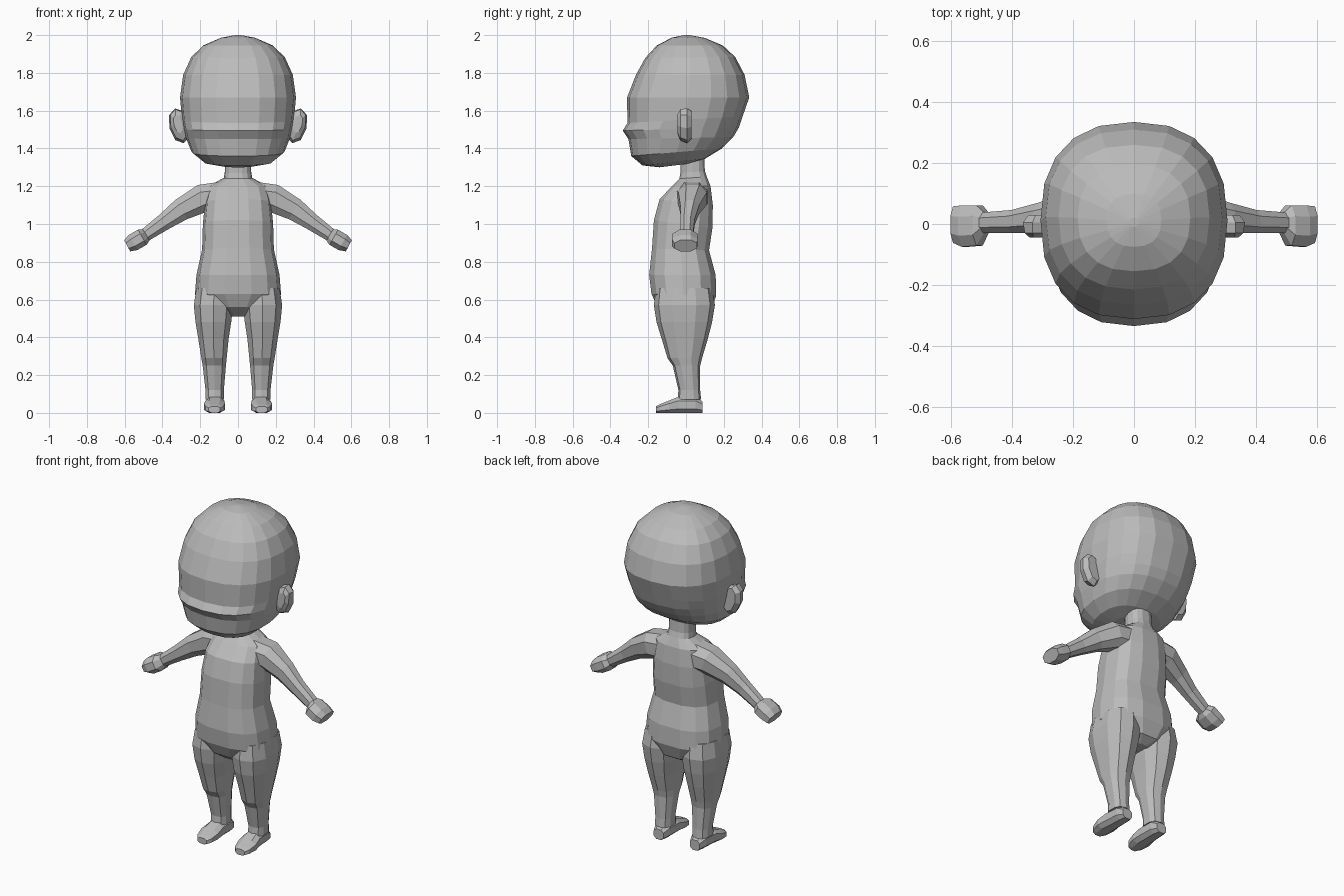
import bpy, bmesh, math
from mathutils import Vector

X, Y, Z = Vector((1, 0, 0)), Vector((0, 1, 0)), Vector((0, 0, 1))
grey = bpy.data.materials.new("plain grey")
grey.diffuse_color = (0.5, 0.5, 0.5, 1)


def ring(c, u, v, ru, rv, n=8, e=2.4, off=0.0):
    """Rounded-square outline around c, exactly ru by rv in half size."""
    pts = []
    for i in range(n):
        a = 2 * math.pi * (i + off) / n
        ca, sa = math.cos(a), math.sin(a)
        pts.append([math.copysign(abs(k) ** (2 / e), k) for k in (ca, sa)])
    mu = max(abs(p[0]) for p in pts)
    mv = max(abs(p[1]) for p in pts)
    return [Vector(c) + u * (ru * p[0] / mu) + v * (rv * p[1] / mv) for p in pts]


def loft(name, rings, mirror=False):
    bm = bmesh.new()
    loops = [[bm.verts.new(p) for p in r] for r in rings]
    for a, b in zip(loops, loops[1:]):
        n = len(a)
        for i in range(n):
            bm.faces.new((a[i], a[(i + 1) % n], b[(i + 1) % n], b[i]))
    bm.faces.new(loops[0][::-1])
    bm.faces.new(loops[-1])
    bmesh.ops.recalc_face_normals(bm, faces=bm.faces)
    me = bpy.data.meshes.new(name)
    bm.to_mesh(me)
    bm.free()
    me.materials.append(grey)
    ob = bpy.data.objects.new(name, me)
    bpy.context.collection.objects.link(ob)
    if mirror:
        ob.modifiers.new("mirror", 'MIRROR').use_mirror_merge = False
    return ob


def tilted(front_y, front_z, back_y, back_z, w, n, e):
    """Ring through a front and a back point of the side profile."""
    f, b = Vector((0, front_y, front_z)), Vector((0, back_y, back_z))
    return ring((f + b) / 2, X, (b - f) / 2, w, 1, n, e)


# head, with the muzzle ridge across the face
head = [(-.14, 1.30, .02, 1.32, .09), (-.23, 1.31, .10, 1.345, .18),
        (-.29, 1.36, .19, 1.40, .245), (-.305, 1.45, .25, 1.46, .275),
        (-.335, 1.495, .28, 1.51, .286), (-.31, 1.535, .30, 1.57, .296),
        (-.312, 1.67, .335, 1.67, .307), (-.265, 1.79, .31, 1.79, .29),
        (-.215, 1.88, .26, 1.885, .248), (-.155, 1.945, .195, 1.945, .185),
        (-.075, 1.987, .10, 1.985, .09), (-.01, 2.0, .02, 2.0, .015)]
loft("head", [tilted(*h, 20, 2.4) for h in head])

# neck and torso
torso = [(-.08, .51, .08, .51, .06), (-.15, .56, .13, .54, .15),
         (-.183, .63, .16, .62, .228), (-.195, .73, .157, .73, .22),
         (-.18, .87, .122, .86, .19), (-.17, 1.02, .14, .98, .186),
         (-.14, 1.13, .142, 1.1, .175), (-.075, 1.2, .13, 1.2, .155),
         (-.035, 1.24, .11, 1.25, .075), (-.03, 1.27, .1, 1.28, .07),
         (-.03, 1.36, .095, 1.38, .07)]
loft("torso", [tilted(*t, 14, 2.6) for t in torso])

# legs: z, inner x, outer x, front y, back y
legs = [(.07, .075, .172, -.045, .08), (.12, .075, .172, -.04, .075),
        (.25, .064, .187, -.07, .075), (.29, .06, .194, -.098, .085),
        (.39, .05, .21, -.128, .115), (.48, .036, .225, -.156, .138),
        (.57, .026, .234, -.17, .153), (.66, .03, .22, -.16, .14)]
loft("leg", [ring(((a + b) / 2, (f + k) / 2, z), X, Y, (b - a) / 2, (k - f) / 2, 10, 2.5, .5)
             for z, a, b, f, k in legs], True)

# feet: y, centre x, half width, top z
feet = [(.088, .12, .032, .06), (.05, .12, .046, .085), (-.04, .122, .05, .085),
        (-.09, .125, .056, .065), (-.14, .125, .046, .045), (-.16, .125, .03, .035)]
loft("foot", [ring((x, y, h / 2), X, Z, w, h / 2, 8, 2.6, .5) for y, x, w, h in feet], True)


def limb(name, rows, n):
    """Loft along a path of (x, y, z, half height, half depth)."""
    pts = [Vector(r[:3]) for r in rows]
    out = []
    for i, r in enumerate(rows):
        d = pts[min(i + 1, len(pts) - 1)] - pts[max(i - 1, 0)]
        d.y = 0
        up = Vector((-d.z, 0, d.x)).normalized()
        out.append(ring(r[:3], up, Y, r[3], r[4], n, 2.3, .5))
    loft(name, out, True)


# arms and mitten hands
limb("arm", [(.08, .03, 1.145, .08, .085), (.19, .035, 1.135, .075, .075),
             (.30, .02, 1.077, .06, .05), (.39, .008, 1.012, .045, .038),
             (.50, .004, .935, .034, .033)], 8)
limb("hand", [(.485, .004, .942, .034, .034), (.507, -.005, .93, .046, .066),
              (.555, -.007, .902, .046, .068), (.587, -.002, .885, .034, .06)], 8)

# ears: thin upright paddles, y, x, z, half width, half height
ears = [(-.045, .318, 1.53, .022, .05), (-.03, .312, 1.525, .045, .085),
        (.005, .31, 1.52, .055, .095), (.03, .305, 1.525, .04, .075)]
tip = Vector((.25, 0, 1)).normalized()
side = Vector((1, 0, -.25)).normalized()
loft("ear", [ring((x, y, z), side, tip, w, h, 8, 2.1) for y, x, z, w, h in ears], True)
